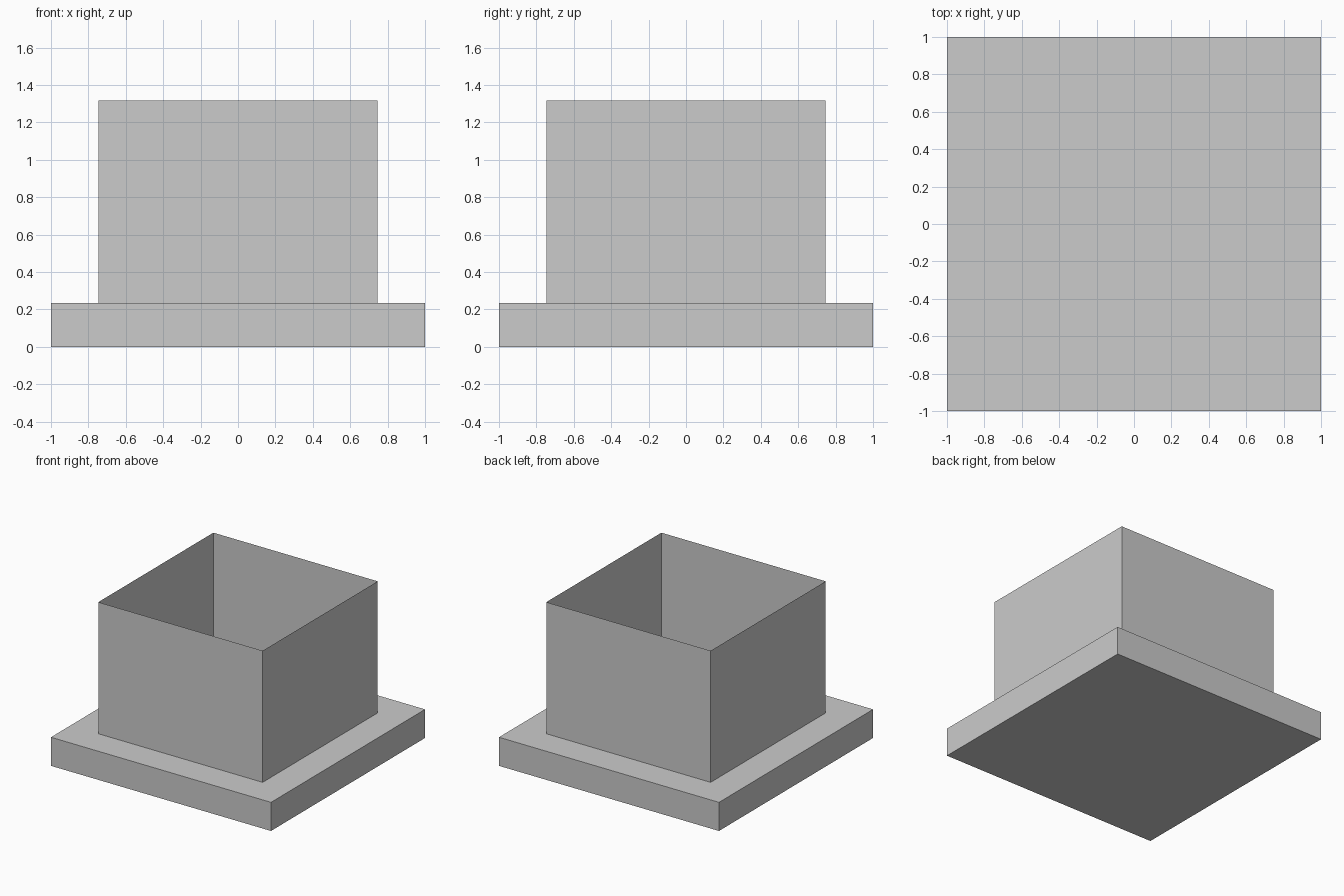
import bpy, bmesh
from mathutils import Matrix

if "Cube" in bpy.data.objects:
    bpy.data.objects.remove(bpy.data.objects["Cube"])


def box(name, half, z0, z1, open_ends=False):
    """Square box from z0 to z1; open_ends leaves only the thin side walls."""
    bm = bmesh.new()
    size = Matrix.Diagonal((2 * half, 2 * half, z1 - z0, 1))
    bmesh.ops.create_cube(bm, size=1, matrix=Matrix.Translation((0, 0, (z0 + z1) / 2)) @ size)
    if open_ends:
        bm.normal_update()
        ends = [f for f in bm.faces if abs(f.normal.z) > 0.5]
        bmesh.ops.delete(bm, geom=ends, context='FACES_ONLY')
    mesh = bpy.data.meshes.new(name)
    bm.to_mesh(mesh)
    bm.free()
    obj = bpy.data.objects.new(name, mesh)
    bpy.context.collection.objects.link(obj)
    return obj


BASE_TOP = 0.235

# Solid square plinth
box("base_slab", 1.0, 0.0, BASE_TOP)

# Single-sheet walls, open at the top
box("open_walls", 0.747, BASE_TOP, 1.316, open_ends=True)
